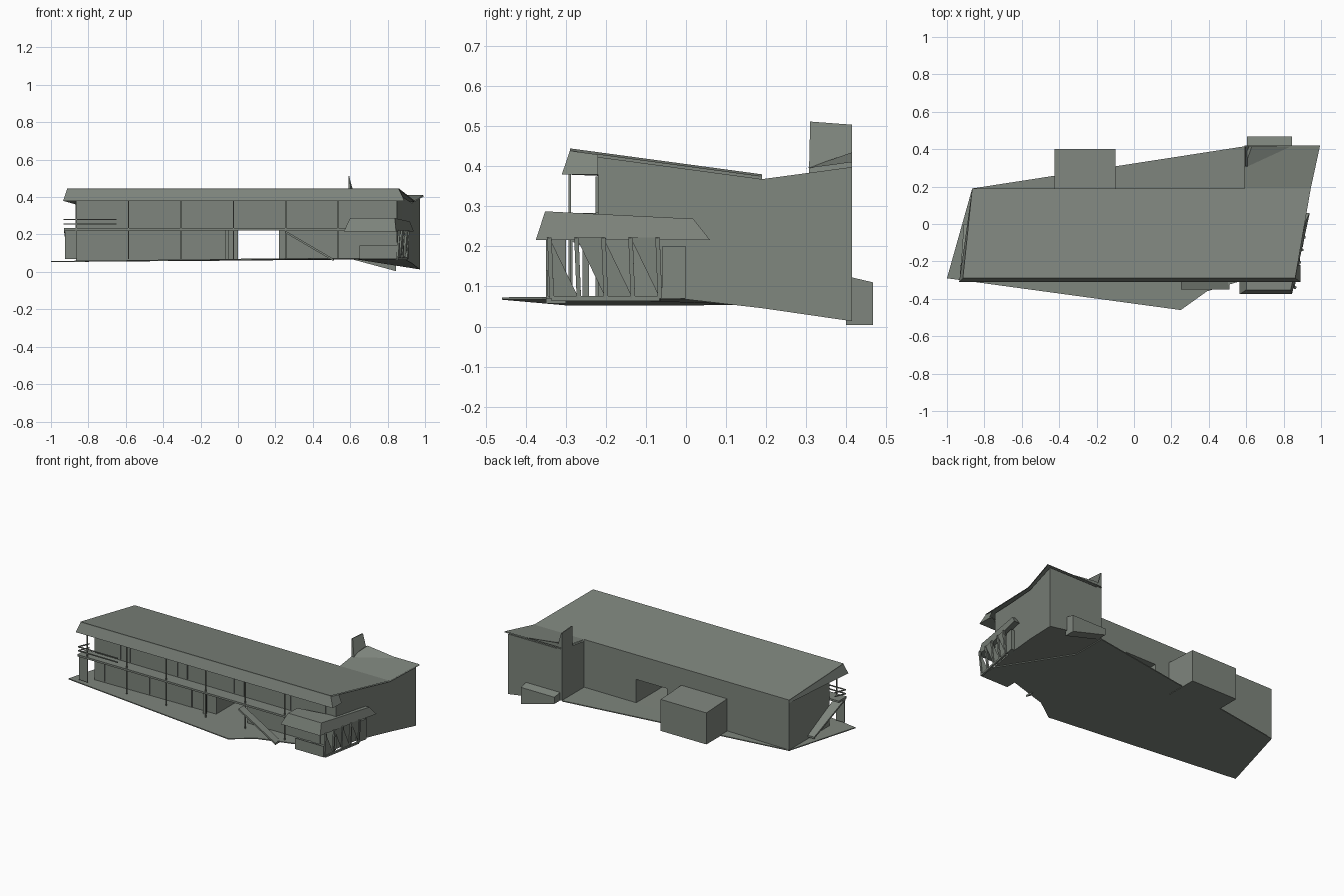
import bpy, bmesh
from mathutils import Vector

cube = bpy.data.objects.get("Cube")
if cube:
    bpy.data.objects.remove(cube, do_unlink=True)

grey_green = bpy.data.materials.new("grey green")
grey_green.use_nodes = True
grey_green.diffuse_color = (0.21, 0.235, 0.205, 1)
shader = grey_green.node_tree.nodes["Principled BSDF"]
shader.inputs["Base Color"].default_value = grey_green.diffuse_color

# Main lines of the plan and storey heights
WEST, EAST, WING = -0.865, 0.59, 0.85
EAVE, FRONT, BACK, REAR = -0.29, -0.22, 0.19, 0.415
FLOOR, LEVEL, SOFFIT = 0.07, 0.222, 0.38
THIN = 0.006


def roof(x, y):
    """Roof height, lowest along the valley at the back of the main block."""
    return SOFFIT + 0.135 * abs(y - BACK)


def under_roof(x, y):
    return roof(x, y) - THIN


def ground(x, y):
    """Ground height, dipping to the west and falling to the rear of the wing."""
    fall = max(0, x - EAST) * max(0, y + 0.05)
    return FLOOR + 0.012 * min(x, 0.3) - 0.34 * fall


def under_ground(x, y):
    return ground(x, y) - THIN


def lift(plan, height):
    """Raise plan points to a fixed height or to a height rule."""
    return [(x, y, height(x, y) if callable(height) else height) for x, y in plan]


def make(name, verts, faces, closed=True):
    mesh = bpy.data.meshes.new(name)
    mesh.from_pydata(verts, [], faces)
    if closed:
        bm = bmesh.new()
        bm.from_mesh(mesh)
        bmesh.ops.recalc_face_normals(bm, faces=bm.faces)
        bm.to_mesh(mesh)
        bm.free()
    mesh.materials.append(grey_green)
    part = bpy.data.objects.new(name, mesh)
    bpy.context.collection.objects.link(part)


def loft(name, low, high):
    """Closed solid between two matching rings."""
    n = len(low)
    sides = [(i, (i + 1) % n, n + (i + 1) % n, n + i) for i in range(n)]
    make(name, low + high, sides + [tuple(range(n)), tuple(range(n, n + n))])


def prism(name, plan, bottom, top):
    loft(name, lift(plan, bottom), lift(plan, top))


def rect(x0, x1, y0, y1):
    return [(x0, y0), (x1, y0), (x1, y1), (x0, y1)]


def strip(name, a, b):
    """Open band between two polylines."""
    n = len(a)
    make(name, a + b, [(i, i + 1, n + i + 1, n + i) for i in range(n - 1)], False)


def beam(name, start, end, width=THIN):
    """Square bar between two points."""
    start, end = Vector(start), Vector(end)
    along = (end - start).normalized()
    upright = abs(along.z) > abs(along.x) + abs(along.y)
    side = along.cross(Vector((0, 1, 0) if upright else (0, 0, 1))).normalized()
    other = along.cross(side)
    corners = [d * width / 2 for d in (side + other, other - side, -side - other, side - other)]
    loft(name, [tuple(start + c) for c in corners], [tuple(end + c) for c in corners])


def panel(name, x, width, bottom, top):
    """Thin door or window plate on the front wall."""
    prism(name, rect(x - width / 2, x + width / 2, FRONT - THIN, FRONT), bottom, top)


def slope(name, x_low, x_high, y0, y1, bottom, top):
    """Straight flight running in x."""
    plan = rect(x_low, x_high, y0, y1)
    upper = [(x, y, top if x == x_high else bottom) for x, y in plan]
    loft(name, [(x, y, z - 2 * THIN) for x, y, z in upper], upper)


# Ground plates
terrace = [(-1, EAVE), (0.25, -0.46), (0.39, -0.36), (WING, FRONT), (EAST, BACK), (WEST, BACK)]
prism("front_terrace", terrace, under_ground, ground)
prism("back_ground", [(WEST, BACK), (EAST, BACK), (EAST, REAR)], under_ground, ground)

# Main block with a passage through the lower floor
prism("lower_left_block", rect(WEST, 0, FRONT, BACK), ground, LEVEL)
prism("lower_right_block", rect(0.22, EAST, FRONT, BACK), ground, LEVEL)
prism("upper_block", rect(WEST, EAST, FRONT, BACK), LEVEL, under_roof)

# East wing in two lengths that meet under the valley
bend = (0.93, BACK)
for name, plan in (
        ("wing_front", [(EAST, FRONT), (WING, FRONT), (0.88, -0.05), bend, (EAST, BACK)]),
        ("wing_rear", [(EAST, BACK), bend, (0.972, REAR), (EAST, REAR)])):
    prism(name, plan, ground, lambda x, y: under_roof(x, y) - THIN)

# Roof planes meeting in a valley
hip, valley = (0.862, EAVE), (EAST, BACK)
prism("main_roof", [(-0.915, EAVE), hip, valley, (WEST, BACK)], under_roof, roof)
edge, far = (0.945, BACK), (0.995, 0.42)
for name, height in (("wing_roof", roof), ("wing_soffit", under_roof)):
    make(name, lift([hip, edge, far, (EAST, 0.42), valley], height),
         [(0, 1, 4), (1, 2, 3, 4)], False)
prism("back_gutter", rect(WEST, EAST, BACK - THIN, BACK), SOFFIT - 0.02, SOFFIT)

# Sloping eave band and its soffit
upper = [(WEST, BACK), (-0.915, EAVE), hip, (0.87, FRONT)]
lower = [(WEST, BACK), (-0.935, EAVE - 0.02), (0.89, EAVE - 0.02), (0.89, FRONT)]
inner = [(WEST, BACK), (WEST, FRONT), (WING, FRONT), (WING, FRONT + THIN)]


def eave_bottom(x, y):
    return SOFFIT - 0.02 if y == BACK else SOFFIT


strip("eave_band", lift(upper, under_roof), lift(lower, eave_bottom))
strip("eave_soffit", lift(lower, eave_bottom), lift(inner, eave_bottom))

# Balcony, posts and the short rail at its west end
prism("balcony_floor", rect(-0.93, 0.6, -0.3, FRONT), LEVEL, LEVEL + 2 * THIN)
for i in range(6):
    x = WEST + 0.28 * i
    beam("balcony_post", (x, EAVE, FLOOR), (x, EAVE, SOFFIT))
for height in (0.255, 0.28):
    beam("end_rail", (-0.93, EAVE, height), (-0.65, EAVE, height))
    beam("end_rail_side", (-0.93, EAVE, height), (-0.9, FRONT, height))

# Stairs
slope("front_stair", 0.51, 0.25, -0.35, -0.3, FLOOR, LEVEL)
landing = [(-0.93, EAVE), (WEST, EAVE), (WEST, 0), (-0.91, 0)]
prism("end_stair", landing, lambda x, y: FLOOR - y / 2, lambda x, y: FLOOR + 2 * THIN - y / 2)
prism("end_stair_panel", rect(-0.925, WEST, EAVE, EAVE + THIN), FLOOR, LEVEL)

# Doors and windows
for pair in (-0.667, -0.262, 0.14):
    for side in (-1, 1):
        panel("upper_door", pair + side * 0.035, 0.05, 0.24, 0.35)
panel("upper_door", 0.505, 0.05, 0.24, 0.35)
for x in (-0.82, -0.5, -0.2, 0.71):
    panel("lower_door", x, 0.06, FLOOR, 0.2)
panel("wing_window", 0.75, 0.06, 0.285, 0.375)
beam("passage_post", (-0.06, -0.25, FLOOR), (-0.06, -0.25, LEVEL), 0.016)

# Corner awning wrapped around the front and side of the wing
outer = [(0.565, -0.26), (0.565, -0.375), (0.845, -0.375), (0.94, 0.06), (0.87, 0.06), (0.8, FRONT)]
pivot = Vector((0.8, FRONT))
crown = [tuple(Vector(p).lerp(pivot, 0.15)) for p in outer]
loft("corner_awning", lift(outer, LEVEL - THIN), lift(crown, lambda x, y: 0.27 - y / 20))

# Leaning porch posts with triangular panes
first, last = Vector((WING, -0.335, FLOOR)), Vector((0.9, -0.065, FLOOR))
feet = [first.lerp(last, i / 4) for i in range(5)]
heads = [foot + Vector((0.012, -THIN, LEVEL - FLOOR)) for foot in feet]
for foot, head in zip(feet, heads):
    beam("porch_post", foot, head, 0.011)
for i in range(4):
    pane = (heads[i], feet[i + 1], heads[i + 1] if i % 2 else feet[i])
    make("porch_pane", [tuple(p) for p in pane], [(0, 1, 2)], False)
beam("porch_sill", first, last, 0.012)
prism("porch_floor", rect(0.65, WING, -0.35, FRONT), FLOOR, FLOOR + THIN)
prism("porch_low_wall", rect(0.65, WING, -0.35, -0.345), FLOOR, 0.14)
prism("side_door", [(0.9, -0.06), (0.912, 0), (0.87, 0), (0.87, -0.06)], FLOOR, 0.2)

# Rear annex
prism("rear_annex", rect(-0.425, -0.1, BACK, 0.4), FLOOR - 2 * THIN, lambda x, y: 0.28 - y / 20)

# Tapering chimney with flashing on the roof and a wedge base
foot = [(EAST, 0.3), (0.64, 0.3), (0.72, REAR), (EAST, REAR)]
tip = rect(EAST, EAST + THIN, 0.31, REAR)
loft("chimney", lift(foot, ground), lift(tip, lambda x, y: 0.535 - 0.075 * y))
skirt = lift([(EAST, 0.3), (0.84, REAR), (EAST, REAR)], roof)
make("chimney_flashing", skirt + [(0.63, REAR, 0.435)], [(0, 1, 3), (1, 2, 3), (2, 0, 3)], False)
prism("chimney_base", rect(0.605, 0.845, 0.4, 0.467),
      lambda x, y: FLOOR - 0.27 * (x - 0.6), lambda x, y: 0.22 - 0.235 * y)
